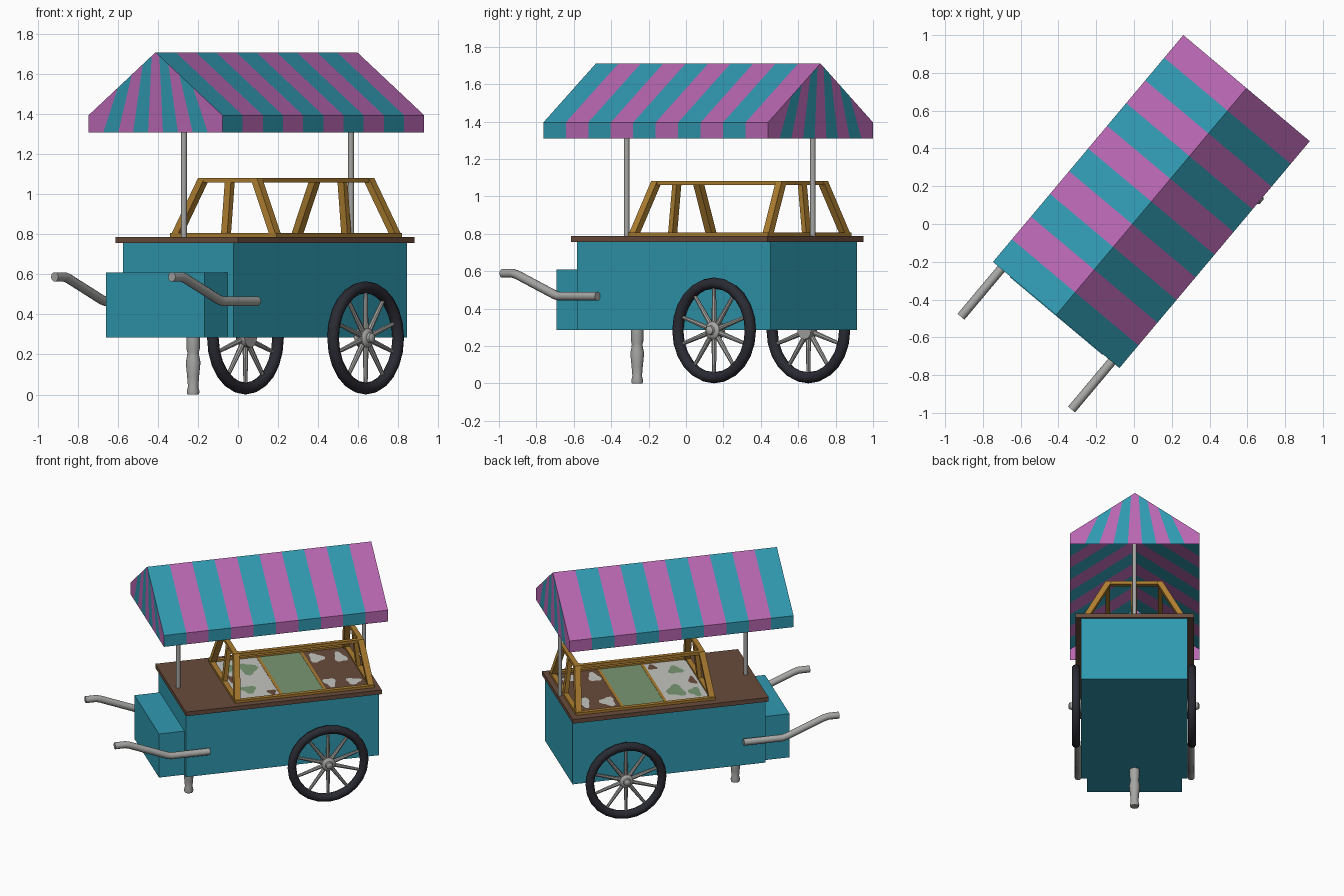
import bpy, bmesh, math
from mathutils import Matrix, Vector

if "Cube" in bpy.data.objects:
    bpy.data.objects.remove(bpy.data.objects["Cube"])

# The cart is built along local x, then turned 50 degrees at the end
TURN = Matrix.Rotation(math.radians(50), 4, 'Z')


def mat(name, r, g, b):
    m = bpy.data.materials.new(name)
    m.diffuse_color = (r, g, b, 1)
    m.use_nodes = True
    m.node_tree.nodes["Principled BSDF"].inputs["Base Color"].default_value = m.diffuse_color
    return m


TEAL = mat("teal", .030, .32, .44)
PINK = mat("pink", .48, .135, .44)
BROWN = mat("brown", .14, .072, .045)
GOLD = mat("golden_wood", .42, .21, .03)
GREY = mat("light_grey", .38, .38, .37)
BLACK = mat("dark_rubber", .023, .023, .033)
GREEN = mat("pale_green", .19, .31, .17)
WHITE = mat("off_white", .55, .55, .53)


def finish(name, bm, *mats, smooth=False):
    bmesh.ops.recalc_face_normals(bm, faces=bm.faces)
    me = bpy.data.meshes.new(name)
    bm.to_mesh(me)
    bm.free()
    for m in mats:
        me.materials.append(m)
    ob = bpy.data.objects.new(name, me)
    bpy.context.collection.objects.link(ob)
    if smooth:
        bpy.context.view_layer.objects.active = ob
        ob.select_set(True)
        bpy.ops.object.shade_smooth_by_angle(angle=math.radians(40))
        ob.select_set(False)
    return ob


def add_box(bm, x0, x1, y0, y1, z0, z1):
    m = Matrix.Translation(((x0 + x1) / 2, (y0 + y1) / 2, (z0 + z1) / 2)) @ \
        Matrix.Diagonal((x1 - x0, y1 - y0, z1 - z0, 1))
    bmesh.ops.create_cube(bm, size=1, matrix=m)


def box(name, m, *dims):
    bm = bmesh.new()
    add_box(bm, *dims)
    return finish(name, bm, m)


def add_rod(bm, p, q, r1, r2, n=10):
    p, q = Vector(p), Vector(q)
    d = q - p
    m = Matrix.Translation((p + q) / 2) @ d.to_track_quat('Z', 'Y').to_matrix().to_4x4()
    bmesh.ops.create_cone(bm, cap_ends=True, segments=n, radius1=r1, radius2=r2,
                          depth=d.length, matrix=m)


def add_post(bm, p, q, wx, wy):
    # slanted post with level ends
    vs = [bm.verts.new((c[0] + sx * wx / 2, c[1] + sy * wy / 2, c[2]))
          for c in (p, q) for sx, sy in ((-1, -1), (1, -1), (1, 1), (-1, 1))]
    bm.faces.new(vs[:4])
    bm.faces.new(vs[4:])
    for i in range(4):
        j = (i + 1) % 4
        bm.faces.new((vs[i], vs[j], vs[j + 4], vs[i + 4]))


def revolve(bm, profile, n, m):
    # turn an (radius, height) profile around z; a closed profile makes a ring
    rings = [[bm.verts.new(m @ Vector((r * math.cos(a), r * math.sin(a), h)))
              for a in (2 * math.pi * k / n for k in range(n))] for r, h in profile]
    return rings


def skin(bm, rings, closed):
    n = len(rings[0])
    for i in range(len(rings) if closed else len(rings) - 1):
        a, b = rings[i], rings[(i + 1) % len(rings)]
        for k in range(n):
            bm.faces.new((a[k], a[(k + 1) % n], b[(k + 1) % n], b[k]))
    if not closed:
        bm.faces.new(rings[0])
        bm.faces.new(rings[-1])


# Body, counter board and end box
box("body", TEAL, -.46, .89, -.357, .363, .285, .76)
box("end_box", TEAL, -.638, -.455, -.318, .324, .285, .61)
box("counter_board", BROWN, -.47, .90, -.396, .404, .757, .788)

# Striped awning: slopes and hanging edges, one strip per stripe
X0, X1, HALF, YC = -.634, .934, .437, .006
Z_LOW, Z_EAVE, Z_TOP = 1.31, 1.395, 1.71
STRIPES, GABLE_STRIPES = 10, 9
section = [(-HALF, Z_LOW), (-HALF, Z_EAVE), (0, Z_TOP), (HALF, Z_EAVE), (HALF, Z_LOW)]
bm = bmesh.new()
for i in range(STRIPES):
    xa = X0 + (X1 - X0) * i / STRIPES
    xb = X0 + (X1 - X0) * (i + 1) / STRIPES
    for (ya, za), (yb, zb) in zip(section, section[1:]):
        f = bm.faces.new([bm.verts.new(c) for c in
                          ((xa, ya + YC, za), (xb, ya + YC, za), (xb, yb + YC, zb), (xa, yb + YC, zb))])
        f.material_index = i % 2
bmesh.ops.remove_doubles(bm, verts=bm.verts, dist=.0005)
finish("awning_slopes", bm, TEAL, PINK)

# Awning gable ends, cut into stripes that lean towards the peak
LEAN = .5
for name, x in (("awning_front_gable", X0), ("awning_back_gable", X1)):
    bm = bmesh.new()
    bm.faces.new([bm.verts.new((x, y + YC, z)) for y, z in section])
    w = 2 * HALF / GABLE_STRIPES
    for i in range(1, GABLE_STRIPES):
        y = -HALF + w * i
        bmesh.ops.bisect_plane(bm, geom=bm.verts[:] + bm.edges[:] + bm.faces[:],
                               plane_co=(x, y + YC, Z_LOW),
                               plane_no=(0, Z_TOP - Z_LOW, y * LEAN))
    for f in bm.faces:
        c = f.calc_center_median()
        y = (c.y - YC) / (1 - LEAN * (c.z - Z_LOW) / (Z_TOP - Z_LOW))
        f.material_index = (math.floor((y + HALF) / w) + 1) % 2
    finish(name, bm, TEAL, PINK)

# Awning poles
for name, x in (("front_pole", -.417), ("back_pole", .882)):
    bm = bmesh.new()
    add_rod(bm, (x, .003, .77), (x, .003, 1.69), .015, .015, 12)
    finish(name, bm, GREY, smooth=True)

# Display case frame: sloped posts, base rails and top rails
CX, A0, B0, A1, B1, ZB, ZT = .374, .489, .347, .456, .192, .788, 1.082
T = .042
bm = bmesh.new()
for sx in (-1, 1):
    for sy in (-1, 1):
        add_post(bm, (CX + sx * (A0 - T / 2), sy * (B0 - T / 2), ZB),
                 (CX + sx * (A1 - T / 2), sy * (B1 - T / 2), ZT), T, T)
    add_post(bm, (CX + sx * (A0 - .02), 0, ZB), (CX + sx * (A1 - .02), 0, ZT), .03, .04)
    for a, b, z0, z1 in ((A0, B0, ZB, ZB + .018), (A1, B1, ZT - .022, ZT)):
        xa, xb = sorted((CX + sx * a, CX + sx * (a - .035)))
        add_box(bm, xa, xb, -b, b, z0, z1)
        ya, yb = sorted((sx * b, sx * (b - .03)))
        add_box(bm, CX - a, CX + a, ya, yb, z0, z1)
finish("display_frame", bm, GOLD)

# Goods trays inside the case, with dividers and patches
ZP = .786
tx0, tx1, ty = -.08, .83, .318
third = (tx1 - tx0) / 3
for i, (name, m) in enumerate((("white_tray", WHITE), ("green_tray", GREEN), ("brown_tray", BROWN))):
    box(name, m, tx0 + i * third, tx0 + (i + 1) * third, -ty, ty, ZP, ZP + .007)
for i in (1, 2):
    box("tray_divider", GOLD, tx0 + i * third - .01, tx0 + i * third + .01, -ty, ty, ZP, ZP + .009)


def patches(name, m, spots):
    bm = bmesh.new()
    for k, (x, y, rx, ry) in enumerate(spots):
        ring = [bm.verts.new((x + rx * math.cos(a) * (1 + .25 * math.sin(3 * a + k)),
                              y + ry * math.sin(a) * (1 + .25 * math.sin(3 * a + k)), ZP + .009))
                for a in (math.pi * j / 7 for j in range(14))]
        bm.faces.new(ring)
    finish(name, bm, m)


patches("green_patches", GREEN, [(.03, -.17, .05, .06), (.11, .15, .06, .09), (-.01, .2, .04, .07)])
patches("white_patches", WHITE, [(.59, -.2, .04, .07), (.75, -.22, .05, .05),
                                 (.6, .2, .05, .07), (.76, .17, .04, .08)])
patches("brown_patches", BROWN, [(.17, -.25, .03, .04), (-.04, .02, .025, .06)])

# Wheels: tyre, ten spokes and hub on each side
WX, WY, WZ = .525, .392, .283
for side, s in (("right", -1), ("left", 1)):
    m = Matrix.Translation((WX, s * WY, WZ)) @ Matrix.Rotation(-s * math.pi / 2, 4, 'X')
    bm = bmesh.new()
    circle = [(.253 + .030 * math.cos(a), .030 * math.sin(a))
              for a in (2 * math.pi * k / 10 for k in range(10))]
    skin(bm, revolve(bm, circle, 24, m), True)
    finish(side + "_tyre", bm, BLACK, smooth=True)
    bm = bmesh.new()
    for k in range(10):
        a = 2 * math.pi * (k + .5) / 10
        d = Vector((math.cos(a), math.sin(a), 0))
        add_rod(bm, m @ (d * .02), m @ (d * .232), .015, .010, 8)
    finish(side + "_spokes", bm, GREY, smooth=True)
    bm = bmesh.new()
    hub = [(.048, -.035), (.048, .015), (.038, .026), (.026, .028), (.024, .042), (.014, .05)]
    skin(bm, revolve(bm, hub, 16, m), False)
    finish(side + "_hub", bm, GREY, smooth=True)

# Turned support leg
bm = bmesh.new()
leg = [(.029, 0), (.032, .015), (.026, .04), (.030, .09), (.037, .16), (.030, .195),
       (.029, .21), (.034, .23), (.034, .29)]
skin(bm, revolve(bm, leg, 16, Matrix.Translation((-.344, .004, 0))), False)
finish("support_leg", bm, GREY, smooth=True)

# Bent push handles on both sides
for side, s in (("right", -1), ("left", 1)):
    y = .004 + s * .382
    path = [(-.30, .466), (-.57, .466), (-.60, .474), (-.86, .58), (-.89, .588), (-.965, .588)]
    cu = bpy.data.curves.new(side + "_handle", 'CURVE')
    cu.dimensions = '3D'
    cu.bevel_depth = .024
    cu.bevel_resolution = 3
    cu.use_fill_caps = True
    sp = cu.splines.new('POLY')
    sp.points.add(len(path) - 1)
    for p, (x, z) in zip(sp.points, path):
        p.co = (x, y, z, 1)
    cu.materials.append(GREY)
    bpy.context.collection.objects.link(bpy.data.objects.new(side + "_handle", cu))

# Turn the whole cart
for ob in bpy.data.objects:
    ob.matrix_world = TURN
